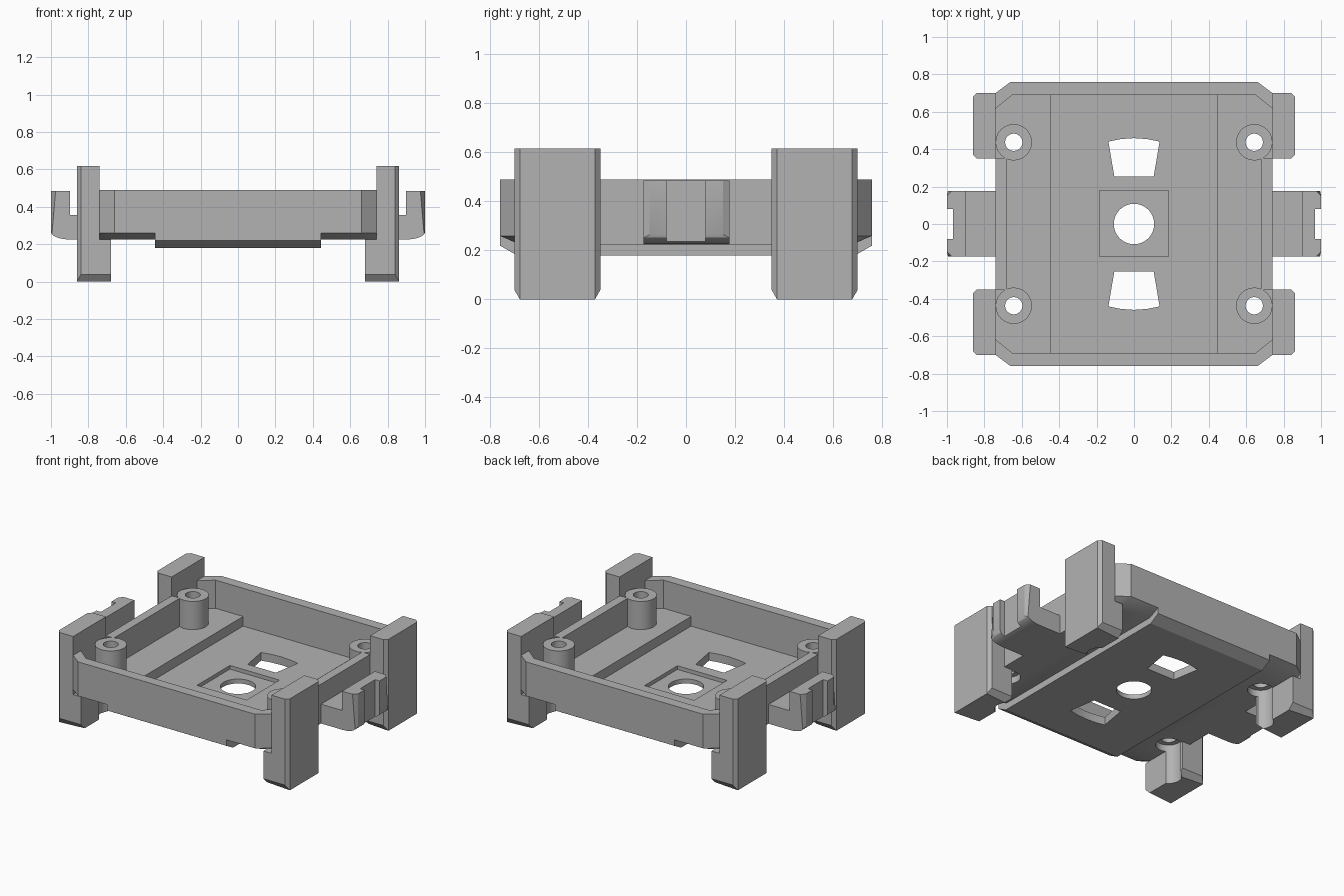
import bpy, bmesh, math
from mathutils import Vector

if "Cube" in bpy.data.objects:
    bpy.data.objects.remove(bpy.data.objects["Cube"], do_unlink=True)

GREY = (0.45, 0.45, 0.45, 1)
mat = bpy.data.materials.new("plain grey plastic")
mat.use_nodes = True
mat.diffuse_color = GREY
mat.node_tree.nodes["Principled BSDF"].inputs["Base Color"].default_value = GREY


def finish(name, bm):
    bmesh.ops.recalc_face_normals(bm, faces=bm.faces)
    mesh = bpy.data.meshes.new(name)
    bm.to_mesh(mesh)
    bm.free()
    obj = bpy.data.objects.new(name, mesh)
    bpy.context.collection.objects.link(obj)
    mesh.materials.append(mat)
    return obj


def loft(name, rings):
    """Closed solid through rings of matching points."""
    bm = bmesh.new()
    loops = [[bm.verts.new(p) for p in ring] for ring in rings]
    for a, b in zip(loops, loops[1:]):
        for i in range(len(a)):
            j = (i + 1) % len(a)
            bm.faces.new((a[i], a[j], b[j], b[i]))
    bm.faces.new(loops[0])
    bm.faces.new(loops[-1])
    return finish(name, bm)


def prism(name, outline, z0, z1):
    return loft(name, [[(x, y, z) for x, y in outline] for z in (z0, z1)])


def box(name, x0, x1, y0, y1, z0, z1):
    return prism(name, [(x0, y0), (x1, y0), (x1, y1), (x0, y1)], z0, z1)


def cylinder(name, x, y, r, z0, z1, n=40):
    ring = [(x + r * math.cos(math.tau * i / n), y + r * math.sin(math.tau * i / n)) for i in range(n)]
    return prism(name, ring, z0, z1)


def octagon(x, y, cx, cy):
    return [(x, y - cy), (x - cx, y), (cx - x, y), (-x, y - cy),
            (-x, cy - y), (cx - x, -y), (x - cx, -y), (x, cy - y)]


def boolean(obj, tool, operation="DIFFERENCE"):
    """Apply a boolean and discard the tool."""
    mod = obj.modifiers.new("bool", "BOOLEAN")
    mod.operation, mod.solver, mod.object = operation, "EXACT", tool
    bpy.ops.object.select_all(action="DESELECT")
    bpy.context.view_layer.objects.active = obj
    obj.select_set(True)
    bpy.ops.object.modifier_apply(modifier=mod.name)
    bpy.data.objects.remove(tool, do_unlink=True)


def bevel(obj, rule, width):
    """Chamfer the edges whose two end points meet the rule."""
    bm = bmesh.new()
    bm.from_mesh(obj.data)
    edges = [e for e in bm.edges if rule(e.verts[0].co, e.verts[1].co)]
    bmesh.ops.bevel(bm, geom=edges, offset=width, segments=1, affect="EDGES", profile=0.5)
    bm.to_mesh(obj.data)
    bm.free()


def mirrored(obj, name, sx, sy):
    bm = bmesh.new()
    bm.from_mesh(obj.data)
    bmesh.ops.scale(bm, vec=Vector((sx, sy, 1)), verts=bm.verts)
    return finish(name, bm)


SIGNS = [(1, 1), (-1, 1), (1, -1), (-1, -1)]
BOSS_X, BOSS_Y, TOP = 0.643, 0.437, 0.49
SHELF, FLOOR = 0.30, 0.235

# Tray shell with chamfered corners and underside, plus the lower centre channel
outer = octagon(0.74, 0.76, 0.08, 0.06)
under = octagon(0.74, 0.68, 0.08, 0.06)
tray = loft("tray", [[(x, y, z) for x, y in ring]
                     for ring, z in ((under, 0.225), (outer, 0.26), (outer, TOP))])
keel = loft("keel", [[(sx * 0.445, sy * y, z) for sx, sy in ((1, 1), (-1, 1), (-1, -1), (1, -1))]
                     for y, z in ((0.69, 0.18), (0.76, 0.22), (0.76, 0.3))])
boolean(tray, keel, "UNION")

# Hollow interior: shelves at both sides, deeper floor between
boolean(tray, prism("hollow", octagon(0.75, 0.69, 0.10, 0.08), SHELF, 0.6))
boolean(tray, box("channel", -0.445, 0.445, -0.69, 0.69, FLOOR, 0.6))

# Side walls and screw bosses
for sx in (1, -1):
    x0, x1 = sorted((sx * 0.68, sx * 0.74))
    boolean(tray, box("side", x0, x1, -0.352, 0.352, SHELF - 0.02, TOP), "UNION")
for sx, sy in SIGNS:
    boolean(tray, cylinder("boss", sx * BOSS_X, sy * BOSS_Y, 0.097, SHELF - 0.02, TOP), "UNION")
for sx, sy in SIGNS:
    boolean(tray, cylinder("screw", sx * BOSS_X, sy * BOSS_Y, 0.046, 0.1, 0.6))
    boolean(tray, cylinder("counterbore", sx * BOSS_X, sy * BOSS_Y, 0.08, 0.1, 0.27))

# Square recess, round hole and two tapered windows in the floor
boolean(tray, box("recess", -0.185, 0.185, -0.173, 0.178, 0.21, 0.4))
boolean(tray, cylinder("round_hole", 0, 0, 0.108, 0.1, 0.4, 48))
for s in (1, -1):
    window = [(-0.105, 0.253), (0.105, 0.253), (0.137, 0.441), (0.07, 0.454),
              (0, 0.459), (-0.07, 0.454), (-0.137, 0.441)]
    boolean(tray, prism("window", [(x, s * y) for x, y in window], 0.1, 0.4))

# Corner legs: a wide foot below the tray and a narrower post beside it
profile = [(0.68, 0), (0.862, 0), (0.862, 0.617), (0.74, 0.617), (0.74, 0.225), (0.68, 0.225)]
leg = loft("leg", [[(x, y, z) for x, z in profile] for y in (0.35, 0.70)])
bevel(leg, lambda a, b: a.x > 0.86 and b.x > 0.86 and abs(a.z - b.z) > 0.5, 0.022)
bevel(leg, lambda a, b: a.z < 0.001 and b.z < 0.001 and abs(a.x - b.x) > 0.1, 0.038)
boolean(leg, cylinder("clearance", BOSS_X, BOSS_Y, 0.08, -0.1, 0.3))
for sx, sy in SIGNS:
    side = "left" if sx > 0 else "right"
    mirrored(leg, f"{'back' if sy > 0 else 'front'}_{side}_leg", sx, sy)
bpy.data.objects.remove(leg, do_unlink=True)

# Side clips: an arm with a rounded underside and an upright notched tab
curve = [(0.90 + 0.1 * math.sin(t * math.pi / 10), 0.265 - 0.04 * math.cos(t * math.pi / 10)) for t in range(6)]
profile = [(0.74, 0.225)] + curve + [(1.0, 0.485), (0.897, 0.485), (0.897, 0.355), (0.74, 0.355)]
clip = loft("clip", [[(x, y, z) for x, z in profile] for y in (-0.173, 0.177)])
bevel(clip, lambda a, b: a.x > 0.999 and b.x > 0.999 and abs(a.z - b.z) > 0.1, 0.025)
boolean(clip, box("notch", 0.967, 1.1, -0.08, 0.08, 0.1, 0.6))
for sx, side in ((1, "left"), (-1, "right")):
    mirrored(clip, f"{side}_clip", sx, 1)
bpy.data.objects.remove(clip, do_unlink=True)

# Shading: smooth round walls, crisp edges
bpy.ops.object.select_all(action="DESELECT")
for obj in bpy.context.scene.objects:
    if obj.type == "MESH" and mat.name in obj.data.materials:
        obj.select_set(True)
        bpy.context.view_layer.objects.active = obj
bpy.ops.object.shade_smooth_by_angle(angle=math.radians(25))
